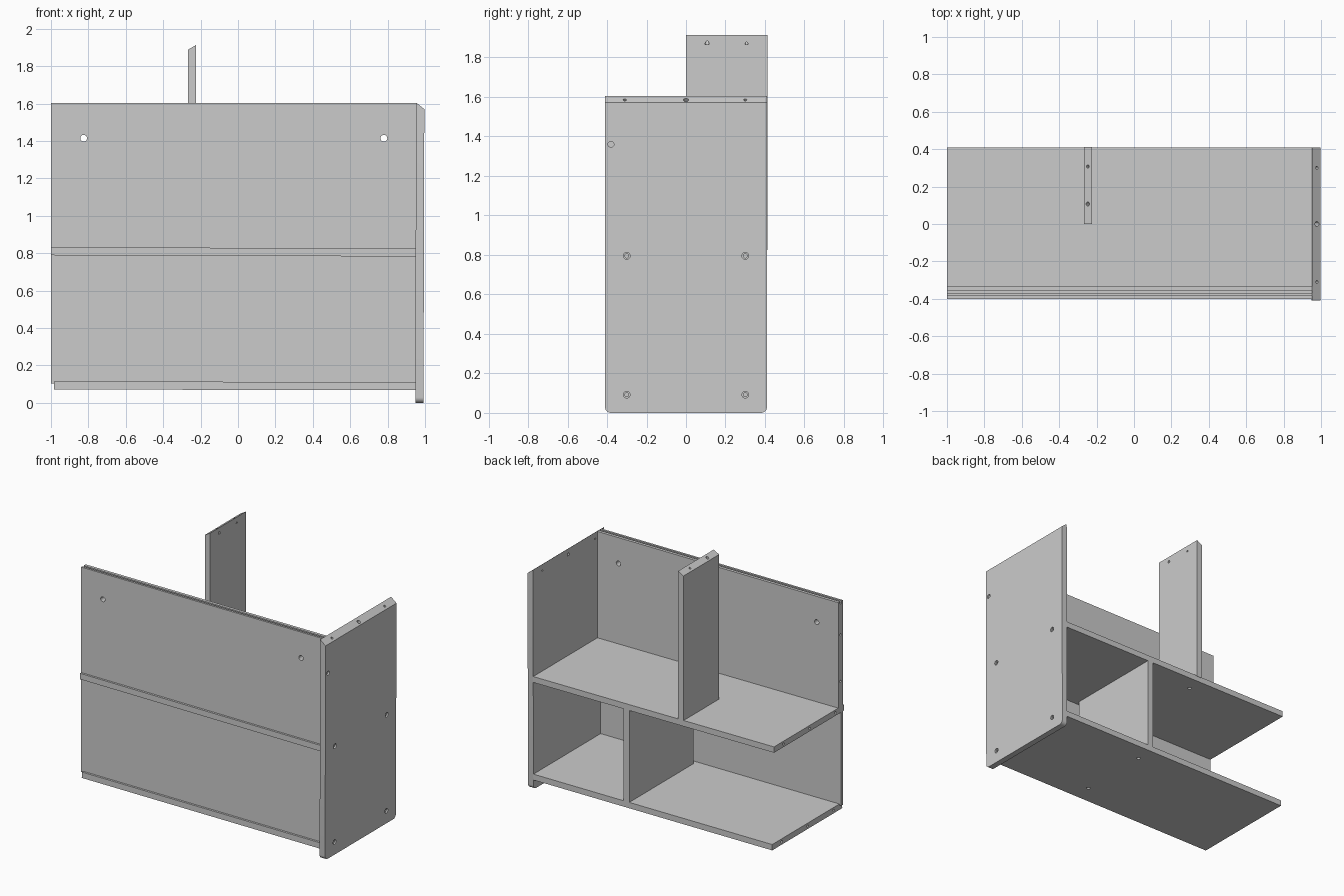
import bpy, bmesh, math
from mathutils import Vector

if "Cube" in bpy.data.objects:
    bpy.data.objects.remove(bpy.data.objects["Cube"])


def prism(name, pts, axis, a, b):
    """Extrude a 2D outline along an axis; x uses (y,z), y uses (x,z), z uses (x,y)."""
    def place(p, t):
        return {'x': (t, p[0], p[1]), 'y': (p[0], t, p[1]), 'z': (p[0], p[1], t)}[axis]
    bm = bmesh.new()
    lo = [bm.verts.new(place(p, a)) for p in pts]
    hi = [bm.verts.new(place(p, b)) for p in pts]
    bm.faces.new(lo)
    bm.faces.new(hi)
    for i in range(len(pts)):
        j = (i + 1) % len(pts)
        bm.faces.new((lo[i], lo[j], hi[j], hi[i]))
    bmesh.ops.recalc_face_normals(bm, faces=bm.faces)
    me = bpy.data.meshes.new(name)
    bm.to_mesh(me)
    bm.free()
    ob = bpy.data.objects.new(name, me)
    bpy.context.collection.objects.link(ob)
    return ob


def board(name, x, y, z):
    return prism(name, [(x[0], z[0]), (x[1], z[0]), (x[1], z[1]), (x[0], z[1])], 'y', *y)


def cut(target, cutter):
    mod = target.modifiers.new("cut", 'BOOLEAN')
    mod.object = cutter
    mod.operation = 'DIFFERENCE'
    mod.solver = 'EXACT'
    bpy.ops.object.select_all(action='DESELECT')
    bpy.context.view_layer.objects.active = target
    target.select_set(True)
    bpy.ops.object.modifier_apply(modifier=mod.name)
    bpy.data.objects.remove(cutter)


def drill(target, loc, direction, depth, r=0.015):
    """Round hole centred on loc, reaching depth to either side."""
    rot = Vector(direction).to_track_quat('Z', 'Y').to_euler()
    bpy.ops.mesh.primitive_cylinder_add(vertices=20, radius=r, depth=2 * depth,
                                        location=loc, rotation=rot)
    cutter = bpy.context.object
    cutter.hide_render = True
    cut(target, cutter)


def tilt(ob, degrees, pivot):
    """Slight lean in the front plane."""
    a, p = math.radians(degrees), Vector(pivot)
    ob.rotation_euler.y = a
    ob.location = p - ob.rotation_euler.to_matrix() @ p


# side panel with rounded bottom corners
r, outline = 0.03, [(0.41, 1.606), (-0.41, 1.606)]
for cy, start in ((-0.38, 180), (0.38, 270)):
    for i in range(7):
        a = math.radians(start + i * 15)
        outline.append((cy + r * math.cos(a), r + r * math.sin(a)))
side = prism("side_panel", outline, 'x', 0.95, 0.994)
# mitred top
cut(side, prism("miter_cutter", [(0.94, 1.6132), (1.01, 1.558), (1.01, 1.7), (0.94, 1.7)], 'y', -0.6, 0.6))
# countersunk screw holes
for y, z in ((-0.3, 0.795), (0.3, 0.795), (-0.3, 0.092), (0.3, 0.092)):
    drill(side, (0.994, y, z), (1, 0, 0), 0.012, 0.017)
    drill(side, (0.972, y, z), (1, 0, 0), 0.1, 0.010)
drill(side, (0.994, -0.38, 1.36), (1, 0, 0), 0.012, 0.015)
for y, rad in ((-0.31, 0.008), (0, 0.013), (0.3, 0.008)):
    drill(side, (0.976, y, 1.585), (0.6, 0, 0.8), 0.04, rad)
tilt(side, 0.16, (0.97, 0, 0.8))

# two shelves, slightly out of level
middle = board("middle_shelf", (-1.0, 0.95), (-0.4, 0.41), (0.786, 0.829))
lower = board("lower_shelf", (-0.985, 0.95), (-0.4, 0.41), (0.07, 0.113))
for shelf, x, z in ((middle, -1.0, 0.8075), (lower, -0.985, 0.0915)):
    for y in (-0.3, 0.0, 0.3):
        drill(shelf, (x, y, z), (1, 0, 0), 0.05, 0.009)
drill(middle, (-0.25, 0.3, 0.786), (0, 0, 1), 0.02, 0.013)
for y in (-0.26, 0.28):
    drill(lower, (0.195, y, 0.07), (0, 0, 1), 0.02, 0.013)
tilt(middle, 0.2, (0, 0, 0.807))
tilt(lower, 0.06, (0, 0, 0.09))

# upper front panel with a groove along its top edge
profile = [(-0.385, 0.82), (-0.333, 0.82), (-0.333, 1.604), (-0.355, 1.604),
           (-0.355, 1.585), (-0.37, 1.585), (-0.37, 1.604), (-0.385, 1.604)]
upper = prism("upper_front_panel", profile, 'x', -1.0, 0.951)
for x in (-0.825, 0.78):
    drill(upper, (x, -0.36, 1.415), (0, 1, 0), 0.1, 0.018)
for z in (1.02, 1.36):
    drill(upper, (-1.0, -0.357, z), (1, 0, 0), 0.05, 0.008)

# thin lower front panel
board("lower_front_panel", (-1.0, 0.95), (-0.385, -0.367), (0.105, 0.8))

# dividers
board("lower_divider", (0.172, 0.217), (-0.335, 0.41), (0.11, 0.79))
post = prism("upper_divider", [(-0.268, 0.825), (-0.225, 0.825), (-0.225, 1.913), (-0.268, 1.888)],
             'y', 0.0, 0.412)
for y, rad in ((0.107, 0.011), (0.307, 0.008)):
    drill(post, (-0.247, y, 1.9), (-0.5, 0, 0.86), 0.04, rad)

# keep hole walls smooth and board edges crisp
bpy.ops.object.select_all(action='SELECT')
bpy.context.view_layer.objects.active = side
bpy.ops.object.shade_smooth_by_angle(angle=math.radians(25))
